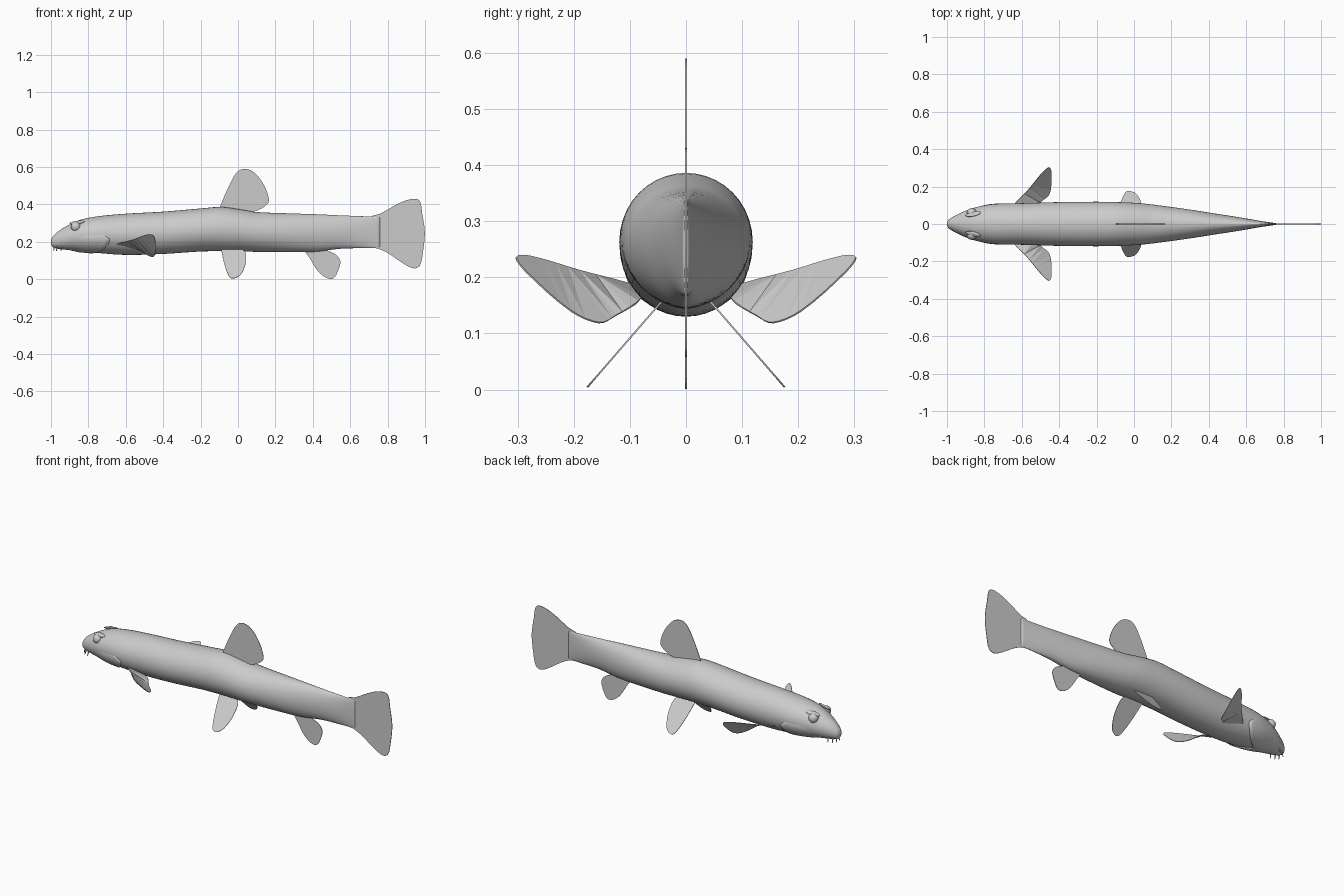
import bpy, bmesh, math
from mathutils import Vector

cube = bpy.data.objects.get("Cube")
if cube:
    bpy.data.objects.remove(cube)


def material(name, rgb):
    m = bpy.data.materials.new(name)
    m.use_nodes = True
    m.diffuse_color = (*rgb, 1)
    m.node_tree.nodes["Principled BSDF"].inputs["Base Color"].default_value = (*rgb, 1)
    return m


GREY = material("plain grey", (0.6, 0.6, 0.6))


def finish(name, bm, smooth=True):
    bmesh.ops.recalc_face_normals(bm, faces=bm.faces)
    for f in bm.faces:
        f.smooth = smooth
    me = bpy.data.meshes.new(name)
    bm.to_mesh(me)
    bm.free()
    me.materials.append(GREY)
    ob = bpy.data.objects.new(name, me)
    bpy.context.collection.objects.link(ob)
    return ob


def spline(points, steps, closed=False):
    """Smooth curve through points of any dimension."""
    p = [Vector(q) for q in points]
    n = len(p)
    at = (lambda i: p[i % n]) if closed else (lambda i: p[min(max(i, 0), n - 1)])
    out = []
    for i in range(n if closed else n - 1):
        a, b, c, d = at(i - 1), at(i), at(i + 1), at(i + 2)
        # tangents scaled by spacing, to suit uneven stations
        ab, bc, cd = [max((v - u).length, 1e-4) for u, v in ((a, b), (b, c), (c, d))]
        tb = (c - a) * (bc / (ab + bc))
        tc = (d - b) * (bc / (bc + cd))
        for s in range(steps):
            t = s / steps
            out.append(b * (2 * t**3 - 3 * t**2 + 1) + tb * (t**3 - 2 * t**2 + t)
                       + c * (3 * t**2 - 2 * t**3) + tc * (t**3 - t**2))
    return out if closed else out + [p[-1]]


# Body stations: x, top, bottom, half width
BODY = spline([
    (-1.0, .207, .19, .006), (-.992, .225, .173, .022), (-.965, .253, .163, .04),
    (-.9, .293, .155, .071), (-.84, .318, .149, .091), (-.75, .336, .14, .107),
    (-.6, .35, .13, .111), (-.4, .361, .135, .117), (-.2, .378, .148, .119),
    (-.09, .386, .15, .117), (.02, .372, .149, .112), (.1, .359, .146, .104),
    (.3, .351, .144, .077), (.42, .347, .147, .058), (.55, .341, .163, .038),
    (.68, .336, .166, .016), (.76, .334, .167, .004)], 5)


def section(x):
    """Body station at any x."""
    for a, b in zip(BODY, BODY[1:]):
        if a[0] <= x <= b[0]:
            return a.lerp(b, (x - a[0]) / (b[0] - a[0]))
    return BODY[-1]


def skin(x, angle, grow=0.0):
    """Point on the body; angle runs from the belly (0) to the back (pi)."""
    _, top, bot, w = section(x)
    return Vector((x, (w + grow) * math.sin(angle),
                   (top + bot) / 2 - ((top - bot) / 2 + grow) * math.cos(angle)))


# Body
bm = bmesh.new()
SIDES = 40
rings = [[bm.verts.new(skin(s[0], math.tau * k / SIDES)) for k in range(SIDES)] for s in BODY]
for r, q in zip(rings, rings[1:]):
    for k in range(SIDES):
        j = (k + 1) % SIDES
        bm.faces.new((r[k], r[j], q[j], q[k]))
bm.faces.new(rings[0])
bm.faces.new(rings[-1])
finish("body", bm)

# Gill cover: a thin shell under the head with a curved rear edge and a rolled lip
bm = bmesh.new()
rows = []
for k in range(-16, 17):
    u = k / 16
    rear = -.80 + .115 * math.sin(min(abs(u) * 1.15, 1) * math.pi / 2)
    rear -= .05 * max(0, abs(u) - .8) / .2
    fade = 1 - abs(u) ** 6
    row = []
    for i in range(11):
        t = i / 10
        grow = -.003 + .009 * min(1, t * 1.8) * fade
        row.append(bm.verts.new(skin(-.92 + (rear + .92) * t, u * 1.65, grow)))
    row.append(bm.verts.new(skin(rear + .004, u * 1.65, -.004)))
    rows.append(row)
for r, q in zip(rows, rows[1:]):
    for i in range(len(r) - 1):
        bm.faces.new((r[i], r[i + 1], q[i + 1], q[i]))
finish("gill_cover", bm)


# Fins: thin plates from smoothed outlines
def fin(name, outline):
    bm = bmesh.new()
    face = bm.faces.new([bm.verts.new(v) for v in spline(outline, 4, True)])
    bmesh.ops.triangulate(bm, faces=[face])
    ob = finish(name, bm, False)
    mod = ob.modifiers.new("thickness", "SOLIDIFY")
    mod.thickness = .003
    mod.offset = 0


def upright(points):
    return [(x, 0, z) for x, z in points]


fin("dorsal_fin", upright([
    (-.095, .37), (-.085, .415), (-.03, .535), (.0, .577), (.035, .59), (.085, .572),
    (.135, .51), (.163, .44), (.16, .405), (.1, .366), (.0, .35)]))
fin("anal_fin", upright([
    (.36, .155), (.385, .11), (.43, .04), (.475, .006), (.51, .004), (.535, .045),
    (.547, .095), (.525, .13), (.46, .16), (.42, .175)]))
fin("tail_fin", upright([
    (.71, .33), (.76, .35), (.87, .41), (.94, .43), (.972, .418), (.985, .35),
    (.999, .25), (.988, .14), (.972, .072), (.94, .058), (.89, .08), (.8, .14),
    (.75, .163), (.71, .175)]))

pelvic = [(-.085, .165), (-.085, .135), (-.065, .055), (-.045, .012), (-.025, .004),
          (.01, .02), (.035, .065), (.043, .11), (.035, .15), (-.02, .175)]
pectoral = [(-.65, .085, .182), (-.56, .19, .212), (-.49, .275, .237), (-.455, .303, .236),
            (-.443, .285, .21), (-.443, .205, .14), (-.455, .155, .119),
            (-.49, .125, .132), (-.53, .085, .157)]

for side, s in (("left", 1), ("right", -1)):
    fin(side + "_pelvic_fin", [(x, s * (.045 + (.155 - z) * .867), z) for x, z in pelvic])
    fin(side + "_pectoral_fin", [(x, s * y, z) for x, y, z in pectoral])

    # Eye
    bm = bmesh.new()
    bmesh.ops.create_uvsphere(bm, u_segments=20, v_segments=12, radius=.027)
    eye = finish(side + "_eye", bm)
    eye.location = (-.867, s * .058, .28)

    # Brow ridge above the eye
    bm = bmesh.new()
    bmesh.ops.create_uvsphere(bm, u_segments=16, v_segments=8, radius=1)
    brow = finish(side + "_brow", bm)
    brow.scale = (.042, .014, .007)
    brow.rotation_euler = (s * -.5, -.12, s * .2)
    brow.location = (-.86, s * .053, .303)

    # Barbels hanging from the mouth
    for i, (x, y) in enumerate(((-.983, .012), (-.968, .026), (-.945, .036))):
        bm = bmesh.new()
        bmesh.ops.create_cone(bm, cap_ends=True, segments=8, radius1=.0015,
                              radius2=.0055, depth=.034)
        barbel = finish(f"{side}_barbel_{i + 1}", bm)
        barbel.location = (x, s * y, .167)
        barbel.rotation_euler = (s * .3, .15, 0)
